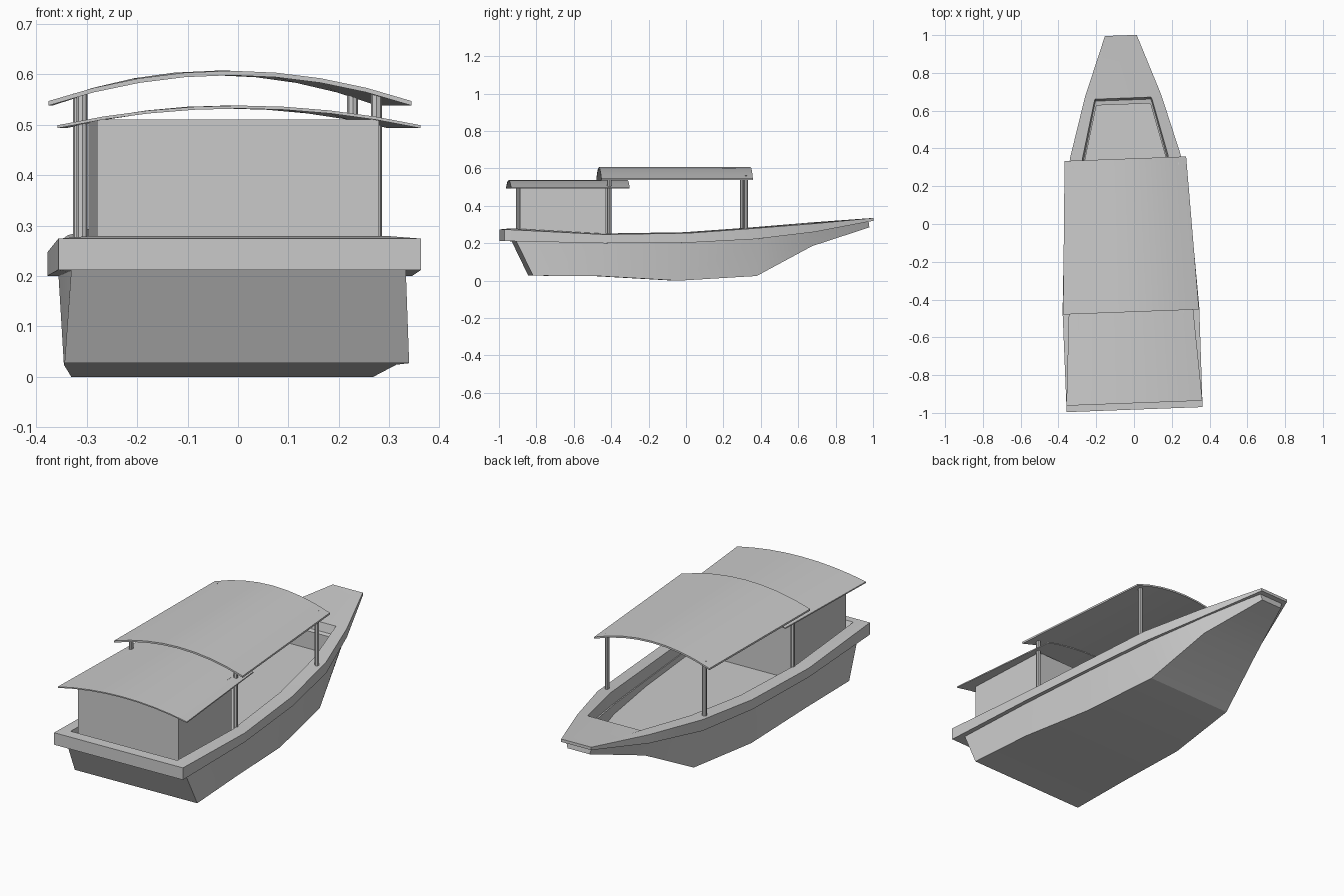
import bpy, bmesh, math
from mathutils import Matrix

if "Cube" in bpy.data.objects:
    bpy.data.objects.remove(bpy.data.objects["Cube"])

# The whole boat is turned slightly about z
PLACE = Matrix.Rotation(0.037, 4, 'Z') @ Matrix.Translation((-0.033, 0, 0))


def finish(name, bm, smooth=True):
    bmesh.ops.recalc_face_normals(bm, faces=bm.faces)
    me = bpy.data.meshes.new(name)
    bm.to_mesh(me)
    bm.free()
    ob = bpy.data.objects.new(name, me)
    bpy.context.collection.objects.link(ob)
    ob.matrix_world = PLACE
    if smooth:
        bpy.ops.object.select_all(action='DESELECT')
        ob.select_set(True)
        bpy.context.view_layer.objects.active = ob
        bpy.ops.object.shade_smooth_by_angle(angle=math.radians(20))
    return ob


def loft(bm, sections, loop=False):
    """Skin closed cross-sections; loop joins last to first, else caps ends."""
    rows = [[bm.verts.new(p) for p in s] for s in sections]
    n = len(rows[0])
    for i in range(len(rows) if loop else len(rows) - 1):
        a, b = rows[i], rows[(i + 1) % len(rows)]
        for j in range(n):
            k = (j + 1) % n
            bm.faces.new((a[j], a[k], b[k], b[j]))
    if not loop:
        bm.faces.new(rows[0])
        bm.faces.new(rows[-1])
    return rows


# Hull: (half width, y, z) of the top edge and of the bottom edge
stations = [
    ((.332, -.92, .212), (.342, -.83, .027)),
    ((.340, -.45, .202), (.330, -.47, .024)),
    ((.320, .00, .205), (.300, -.05, .000)),
    ((.270, .38, .224), (.250, .37, .025)),
    ((.190, .68, .262), (.170, .67, .185)),
    ((.072, .975, .322), (.062, .98, .285)),
]
bm = bmesh.new()
rows = []
for (wt, yt, zt), (wb, yb, zb) in stations:
    rows.append([bm.verts.new(p) for p in
                 ((-wt, yt, zt), (-wb, yb, zb), (wb, yb, zb), (wt, yt, zt))])
for a, b in zip(rows, rows[1:]):
    for j in range(3):
        bm.faces.new((a[j], a[j + 1], b[j + 1], b[j]))
bm.faces.new(rows[0])
bm.faces.new(rows[-1])
finish("hull", bm)

# Gunwale ring with inner walls and floor:
# outer half width, outer y, inner half width, inner y, top z, bottom z
rail = [
    (.360, -.982, .298, -.935, .274, .212),
    (.362, -.45, .298, -.45, .247, .200),
    (.337, .00, .270, .00, .254, .203),
    (.293, .36, .226, .36, .280, .222),
    (.202, .68, .152, .66, .305, .260),
    (.084, 1.0, .148, .668, .335, .320),
]
FLOOR = 0.172


def rail_section(st, side):
    wo, yo, wi, yi, zt, zb = st
    bow = yo > 0.9
    z_in = 0.308 if bow else zt + 0.005
    z_mid = 0.262 if bow else zb
    return [(side * wo, yo, zt), (side * wo, yo, zb),
            (side * wi * .95, yi * .95, z_mid),
            (side * wi * .95, yi * .95, FLOOR),
            (side * wi, yi, z_in)]


bm = bmesh.new()
rows = loft(bm, [rail_section(s, -1) for s in rail]
            + [rail_section(s, 1) for s in reversed(rail)], loop=True)
n = len(rail)
for i in range(n - 1):
    bm.faces.new((rows[i][3], rows[i + 1][3], rows[-2 - i][3], rows[-1 - i][3]))
finish("gunwale_and_floor", bm)


# Arched roofs that taper towards the bow
def roof(name, y0, y1, w0, w1, z_edge, rise, thick, segs=8):
    def section(y, w):
        low = []
        for i in range(segs + 1):
            t = 2 * i / segs - 1
            low.append((w * t, y, z_edge + rise * (1 - t * t)))
        return low + [(x, yy, z + thick) for x, yy, z in reversed(low)]
    bm = bmesh.new()
    loft(bm, [section(y0, w0), section(y1, w1)])
    finish(name, bm)


roof("main_roof", -.465, .347, .360, .322, .538, .060, .009)
roof("cabin_roof", -.948, -.312, .360, .320, .493, .039, .006)

# Cabin box
bm = bmesh.new()
loft(bm, [[(-w, y, FLOOR), (w, y, FLOOR), (w, y, .51), (-w, y, .51)]
          for y, w in ((-.898, .280), (-.437, .280))])
finish("cabin", bm, smooth=False)

# Roof posts
for y, half, z0, label in ((-.420, .292, .235, "rear"), (.312, .272, .265, "front")):
    for side, sname in ((-1, "left"), (1, "right")):
        bm = bmesh.new()
        top = 0.562
        bmesh.ops.create_cone(
            bm, cap_ends=True, segments=8, radius1=.011, radius2=.011,
            depth=top - z0,
            matrix=Matrix.Translation((side * half, y, (top + z0) / 2)))
        finish(f"{label}_{sname}_post", bm)
